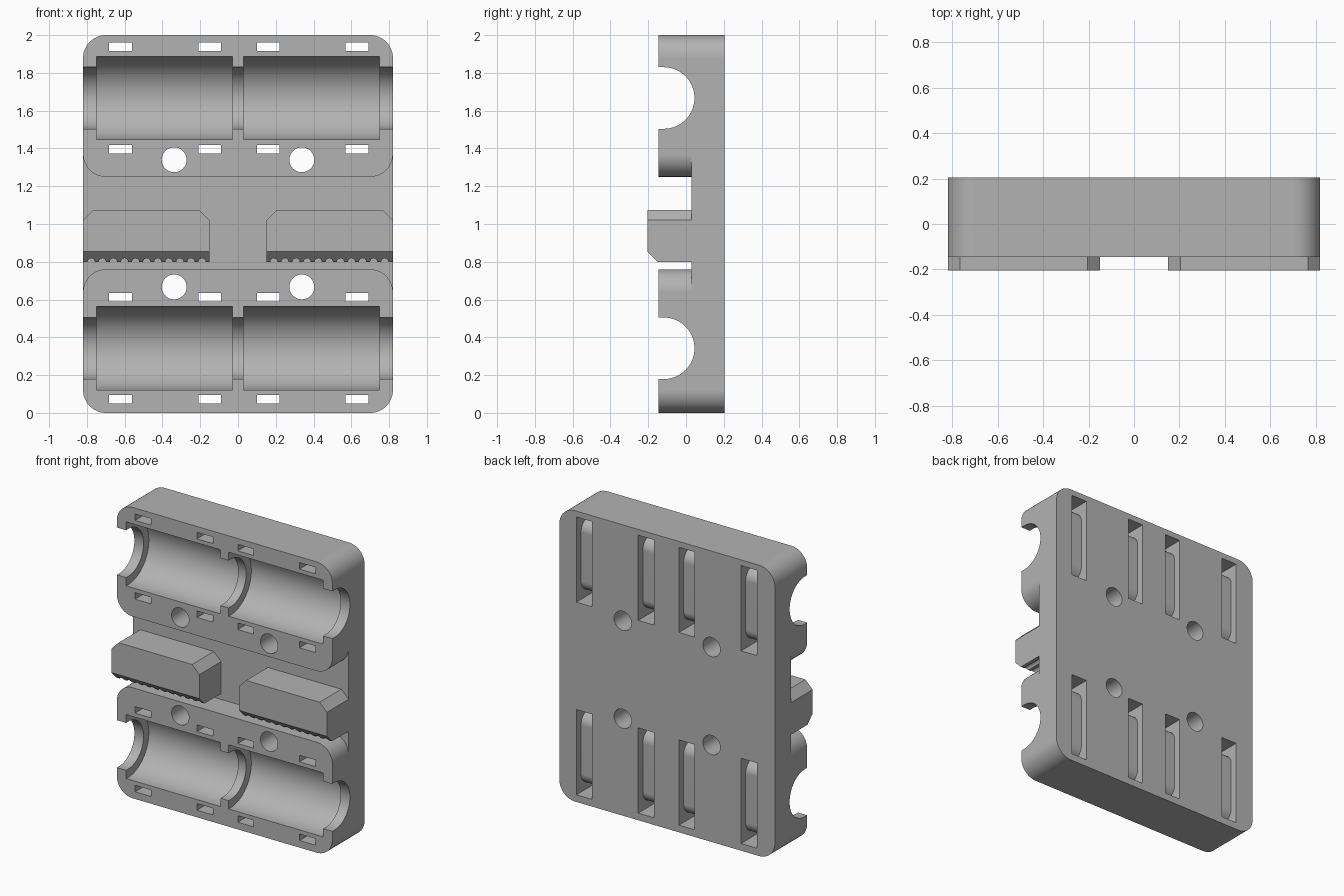
import bpy
import bmesh
import math
from mathutils import Vector

cube = bpy.data.objects.get("Cube")
if cube:
    bpy.data.objects.remove(cube, do_unlink=True)

grey = bpy.data.materials.new("mid_grey_plastic")
grey.use_nodes = True
GREY = (0.45, 0.45, 0.45, 1)
grey.diffuse_color = GREY
grey.node_tree.nodes["Principled BSDF"].inputs["Base Color"].default_value = GREY

W, H = 0.82, 2.0                 # half width, height
FRONT, STEP, BACK = -0.145, 0.03, 0.205
R = 0.12                         # corner radius


def arc(cx, cy, r, start, end, n=12):
    """Points along an arc, angles in degrees."""
    angles = [math.radians(start + (end - start) * i / n) for i in range(n + 1)]
    return [(cx + r * math.cos(a), cy + r * math.sin(a)) for a in angles]


def prism(name, pts, axis, lo, hi, trim=None):
    """Extrude a (y, z) profile along X or an (x, z) profile along Y."""
    bm = bmesh.new()
    place = (lambda p: (lo, p[0], p[1])) if axis == 'X' else (lambda p: (p[0], lo, p[1]))
    face = bm.faces.new([bm.verts.new(place(p)) for p in pts])
    new = bmesh.ops.extrude_face_region(bm, geom=[face])["geom"]
    shift = Vector((hi - lo, 0, 0)) if axis == 'X' else Vector((0, hi - lo, 0))
    bmesh.ops.translate(bm, vec=shift, verts=[v for v in new if isinstance(v, bmesh.types.BMVert)])
    if trim:
        cut = bmesh.ops.bisect_plane(bm, geom=bm.verts[:] + bm.edges[:] + bm.faces[:],
                                     plane_co=trim[0], plane_no=trim[1], clear_outer=True)
        edges = [e for e in cut["geom_cut"] if isinstance(e, bmesh.types.BMEdge)]
        bmesh.ops.edgeloop_fill(bm, edges=edges)
    bmesh.ops.recalc_face_normals(bm, faces=bm.faces[:])
    mesh = bpy.data.meshes.new(name)
    bm.to_mesh(mesh)
    bm.free()
    mesh.materials.append(grey)
    obj = bpy.data.objects.new(name, mesh)
    bpy.context.collection.objects.link(obj)
    return obj


def activate(obj):
    bpy.ops.object.select_all(action='DESELECT')
    obj.select_set(True)
    bpy.context.view_layer.objects.active = obj


def carve(target, cutter):
    """Subtract the cutter and discard it."""
    mod = target.modifiers.new("carve", 'BOOLEAN')
    mod.operation, mod.solver, mod.object = 'DIFFERENCE', 'EXACT', cutter
    activate(target)
    bpy.ops.object.modifier_apply(modifier=mod.name)
    bpy.data.objects.remove(cutter, do_unlink=True)


def finish(obj):
    activate(obj)
    bpy.ops.object.shade_smooth_by_angle(angle=math.radians(30))
    normals = obj.modifiers.new("even_normals", 'WEIGHTED_NORMAL')
    normals.keep_sharp = True


# Carriage body: rounded slab
ix = W - R
body = prism("carriage_body",
             arc(ix, R, R, -90, 0) + arc(ix, H - R, R, 0, 90)
             + arc(-ix, H - R, R, 90, 180) + arc(-ix, R, R, 180, 270),
             'Y', FRONT, BACK)

# Recessed band between the two bearing blocks, with rounded block corners
low, high = 0.76, 1.25
out = W + 0.1
band = ([(out, high + R)] + arc(ix, high + R, R, 0, -90) + arc(-ix, high + R, R, -90, -180)
        + [(-out, high + R), (-out, low - R)]
        + arc(-ix, low - R, R, 180, 90) + arc(ix, low - R, R, 90, 0) + [(out, low - R)])
carve(body, prism("band_cutter", band, 'Y', -0.4, STEP))

AXIS_Y = -0.118
FAR = 0.4


def trough(z, r):
    return [(-FAR, z - r)] + arc(AXIS_Y, z, r, -90, 90, 40) + [(-FAR, z + r)]


for z, hole_z in ((0.342, 0.667), (1.667, 1.34)):
    # Shaft channel and the two wider bearing seats
    carve(body, prism("shaft_cutter", trough(z, 0.163), 'X', -1, 1))
    for x in (-0.39, 0.39):
        carve(body, prism("bearing_cutter", trough(z, 0.22), 'X', x - 0.36, x + 0.36))
    # Strap channels wrapping behind each bearing
    outer, inner, floor, r = 0.293, 0.248, 0.155, 0.08
    strap = ([(-FAR, z - outer), (FAR, z - outer), (FAR, z + outer), (-FAR, z + outer),
              (-FAR, z + inner)] + arc(floor - r, z + inner - r, r, 90, 0, 8)
             + arc(floor - r, z - inner + r, r, 0, -90, 8) + [(-FAR, z - inner)])
    for x in (-0.622, -0.15, 0.16, 0.63):
        carve(body, prism("strap_cutter", strap, 'X', x - 0.06, x + 0.06))
    # Screw holes
    for x in (-0.338, 0.338):
        carve(body, prism("screw_cutter", arc(x, hole_z, 0.066, 0, 360, 32)[:-1], 'Y', -FAR, FAR))
finish(body)

# Toothed belt clamps
X0, X1, Z0, Z1, C = 0.15, W, 0.8, 1.075, 0.055
PITCH, GROOVE = 0.0587, 0.019
for name, side in (("left_belt_clamp", 1), ("right_belt_clamp", -1)):
    pts = [(X1, Z0), (X1, Z1 - C), (X1 - C, Z1), (X0 + C, Z1), (X0, Z1 - C), (X0, Z0)]
    for i in range(11):
        pts += arc(X0 + 0.04 + i * PITCH, Z0, GROOVE, 180, 0, 8)
    clamp = prism(name, [(side * x, z) for x, z in pts], 'Y', -0.205, STEP,
                  trim=((0, -0.205, Z0 + C), (0, -1, -1)))
    finish(clamp)
